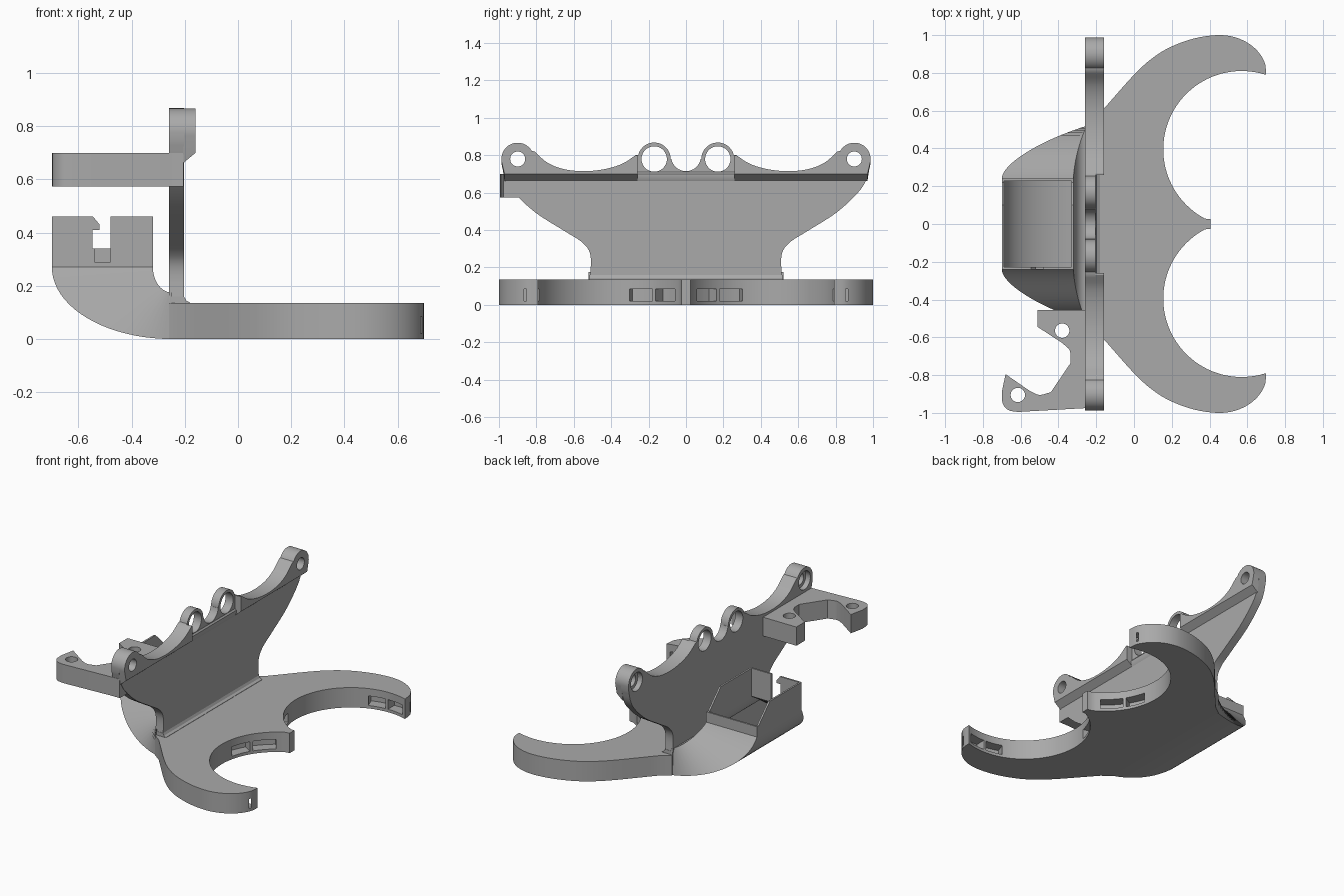
import bpy, bmesh, math
from mathutils import Vector

if "Cube" in bpy.data.objects:
    bpy.data.objects.remove(bpy.data.objects["Cube"])

mat = bpy.data.materials.new("grey_plastic")
mat.diffuse_color = (0.40, 0.40, 0.40, 1)
mat.use_nodes = True
mat.node_tree.nodes["Principled BSDF"].inputs["Base Color"].default_value = mat.diffuse_color


def finish(name, bm):
    bmesh.ops.recalc_face_normals(bm, faces=bm.faces)
    me = bpy.data.meshes.new(name)
    bm.to_mesh(me)
    bm.free()
    ob = bpy.data.objects.new(name, me)
    bpy.context.collection.objects.link(ob)
    me.materials.append(mat)
    return ob


def prism(name, pts, axis, a, b):
    """Extrude a 2D outline along an axis from a to b."""
    put = {'x': lambda p, h: (h, p[0], p[1]),
           'y': lambda p, h: (p[0], h, p[1]),
           'z': lambda p, h: (p[0], p[1], h)}[axis]
    bm = bmesh.new()
    lo = [bm.verts.new(put(p, a)) for p in pts]
    hi = [bm.verts.new(put(p, b)) for p in pts]
    bm.faces.new(lo)
    bm.faces.new(hi)
    n = len(pts)
    for i in range(n):
        bm.faces.new((lo[i], lo[(i + 1) % n], hi[(i + 1) % n], hi[i]))
    return finish(name, bm)


def arc(cx, cy, r, a0, a1, n=16):
    return [(cx + r * math.cos(math.radians(a0 + (a1 - a0) * i / n)),
             cy + r * math.sin(math.radians(a0 + (a1 - a0) * i / n))) for i in range(n + 1)]


def circle(cx, cy, r, n=32):
    return arc(cx, cy, r, 0, 360, n)[:-1]


def smooth(pts, n=5):
    """Catmull-Rom curve through the points."""
    v = [Vector(p) for p in pts]
    v = [2 * v[0] - v[1]] + v + [2 * v[-1] - v[-2]]
    out = []
    for i in range(1, len(v) - 2):
        p, q, r, s = v[i - 1:i + 3]
        for k in range(n):
            t = k / n
            out.append(tuple(0.5 * (2 * q + (r - p) * t + (2 * p - 5 * q + 4 * r - s) * t * t
                                    + (3 * q - p - 3 * r + s) * t ** 3)))
    return out + [tuple(v[-2])]


def mirrored(pts, axis):
    """Reversed copy of the points with one coordinate negated."""
    return [(-p[0], p[1]) if axis == 0 else (p[0], -p[1]) for p in reversed(pts)]


def cut(ob, cutters):
    bpy.context.view_layer.objects.active = ob
    for c in cutters:
        m = ob.modifiers.new("cut", 'BOOLEAN')
        m.operation, m.solver, m.object = 'DIFFERENCE', 'EXACT', c
        bpy.ops.object.modifier_apply(modifier=m.name)
        bpy.data.objects.remove(c)


# Forked base plate
CX, CY, R = 0.57, 0.395, 0.415
outer = smooth([(-0.16, 0.61), (0, 0.79), (0.1, 0.88), (0.2, 0.94), (0.33, 0.985), (0.46, 1.0),
                (0.56, 0.98), (0.64, 0.93), (0.69, 0.86), (0.70, 0.79)])
half = [(-0.26, 0.52), (-0.2, 0.565)] + outer + arc(CX, CY, R, 73, 242, 48) + [(0.405, 0.025)]
base = prism("forked_base", half + mirrored(half, 1), 'z', 0, 0.135)

# Air outlet slots in the two round openings
cutters = []
for s in (1, -1):
    for a0, a1 in ((193, 211.5), (214, 234), (75, 91.5), (94, 110)):
        pts = arc(CX, CY, R - 0.02, a0, a1, 6) + arc(CX, CY, R + 0.07, a1, a0, 6)
        cutters.append(prism("slot", [(x, s * y) for x, y in pts], 'z', 0.02, 0.085))
cut(base, cutters)


# Curved inlet duct: rectangular sections swept through a quarter turn
def section(deg, wall):
    c, s = math.cos(math.radians(deg)), math.sin(math.radians(deg))
    w = 0.24 + 0.14 * (s + 1 - c) - wall
    o = Vector((-0.25 - 0.45 * c, 0.27 - 0.27 * s))
    i = Vector((-0.25 - 0.07 * c, 0.27 - 0.095 * s))
    d = (i - o).normalized() * wall
    o, i = o + d, i - d
    return [(o.x, -w, o.y), (o.x, w, o.y), (i.x, w, i.y), (i.x, -w, i.y)]


def lift(sec, z):
    return [(x, y, z) for x, y, _ in sec]


STEPS = 20
rings = [section(90 - 90 * i / STEPS, 0) for i in range(STEPS + 1)]
rings += [lift(section(0, 0), 0.46), lift(section(0, 0.012), 0.46)]
rings += [section(85 * i / STEPS, 0.012) for i in range(STEPS + 1)]
bm = bmesh.new()
vs = [[bm.verts.new(p) for p in r] for r in rings]
for a, b in zip(vs, vs[1:]):
    for k in range(4):
        bm.faces.new((a[k], a[(k + 1) % 4], b[(k + 1) % 4], b[k]))
bm.faces.new(vs[0])
bm.faces.new(vs[-1])
duct = finish("inlet_duct", bm)
# Sloped rim and clip notch
cut(duct, [
    prism("rim", [(0.10, 0.5), (0.10, 0.46), (0.22, 0.34), (0.3, 0.34), (0.3, 0.5)], 'x', -0.8, -0.29),
    prism("notch", [(-0.545, 0.5), (-0.545, 0.46), (-0.52, 0.43), (-0.52, 0.41), (-0.548, 0.41),
                    (-0.548, 0.34), (-0.54, 0.34), (-0.54, 0.29), (-0.48, 0.29), (-0.48, 0.5)],
          'y', -0.3, -0.2)])

# Upright panel with scalloped top edge
RZ = 0.78
side = smooth([(0.515, 0.13), (0.51, 0.26), (0.55, 0.33), (0.65, 0.395), (0.8, 0.49),
               (0.91, 0.59), (0.96, 0.66), (0.985, 0.745)])
scallop = smooth([(0.81, 0.82), (0.74, 0.76), (0.65, 0.725), (0.54, 0.715), (0.43, 0.727),
                  (0.34, 0.755), (0.27, 0.80)])
end_ring = arc(0.9, RZ, 0.087, -10, 150, 20)
top = end_ring + scallop
valley = arc(0, 0.795, 0.08, -10, -90, 8)
edge = side + top + arc(0.17, RZ, 0.088, 15, 180, 20) + valley
panel = prism("upright_panel", edge + mirrored(edge, 0)[1:], 'x', -0.26, -0.203)

# Thick rails on the outer parts, with a sloped underside
rails = []
for s in (1, -1):
    pts = [(0.26, 0.70), (0.97, 0.70)] + top + [(0.26, 0.80)]
    rail = prism("outer_rail", [(s * y, z) for y, z in pts], 'x', -0.206, -0.16)
    for v in rail.data.vertices:
        if v.co.x < -0.2 and v.co.z < 0.701:
            v.co.z = 0.662
    rails.append(rail)
lip = prism("middle_lip", [(-0.203, 0.662), (-0.195, 0.68), (-0.195, 0.70), (-0.203, 0.71)],
            'y', -0.26, 0.26)

# Mounting holes and recesses
for s in (1, -1):
    cut(panel, [prism("hole", circle(s * 0.17, RZ, 0.068), 'x', -0.4, 0),
                prism("hole", circle(s * 0.9, RZ, 0.04), 'x', -0.4, 0),
                prism("recess", circle(s * 0.9, RZ, 0.062), 'x', -0.4, -0.225)])
for s, rail in zip((1, -1), rails):
    cut(rail, [prism("hole", circle(s * 0.9, RZ, 0.04), 'x', -0.4, 0)])

# Fillet strip where the panel meets the base
foot = prism("panel_foot", [(-0.25, 0.12), (-0.18, 0.12), (-0.18, 0.137), (-0.195, 0.145),
                            (-0.203, 0.16), (-0.25, 0.16)], 'y', -0.515, 0.515)

# Side bracket arm with two screw holes
arm_pts = [(-0.205, -0.455), (-0.51, -0.455), (-0.51, -0.545)]
arm_pts += smooth([(-0.38, -0.63), (-0.34, -0.67), (-0.335, -0.735)], 4)
arm_pts += smooth([(-0.44, -0.89), (-0.50, -0.905), (-0.55, -0.885)], 4)
arm_pts += [(-0.68, -0.795)]
arm_pts += smooth([(-0.70, -0.89), (-0.695, -0.95), (-0.665, -0.985), (-0.615, -0.995)], 4)
arm_pts += [(-0.26, -0.975), (-0.205, -0.975)]
arm = prism("bracket_arm", arm_pts, 'z', 0.573, 0.70)
cut(arm, [prism("hole", circle(x, y, 0.038), 'z', 0.4, 0.8)
          for x, y in ((-0.38, -0.565), (-0.615, -0.905))])

# Smooth curved walls, keep crisp edges
bpy.ops.object.select_all(action='SELECT')
bpy.ops.object.shade_smooth_by_angle(angle=math.radians(30))
